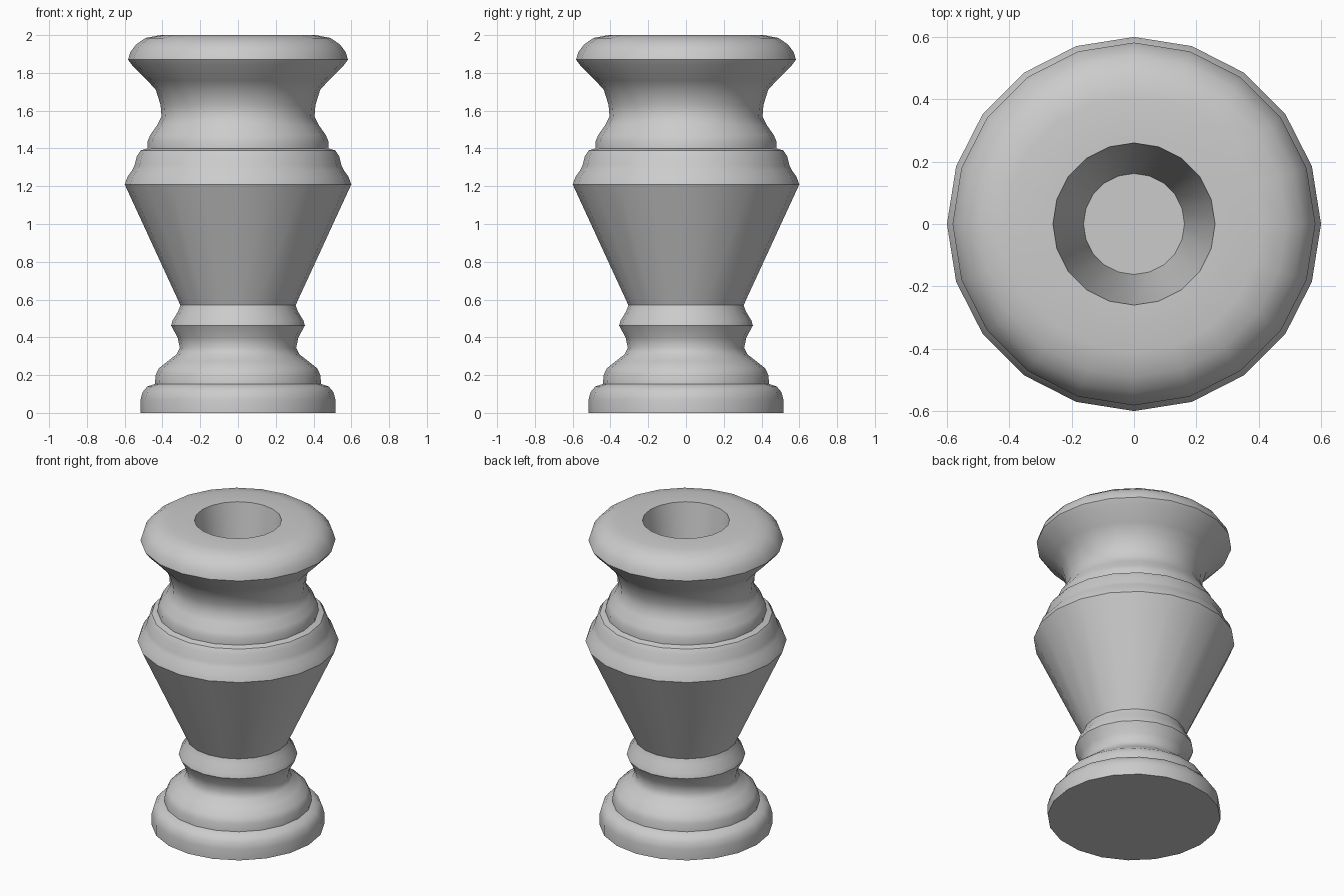
import bpy, bmesh, math

if "Cube" in bpy.data.objects:
    bpy.data.objects.remove(bpy.data.objects["Cube"])

SIDES = 20

# Outer silhouette (radius, height), from foot to rim, then down into the well
profile = [
    # stepped foot
    (0.516, 0.0), (0.516, 0.07), (0.505, 0.11), (0.48, 0.14), (0.44, 0.153),
    (0.436, 0.20), (0.42, 0.235), (0.37, 0.275), (0.325, 0.31),
    # lower neck and ring
    (0.308, 0.345), (0.32, 0.40), (0.354, 0.462), (0.346, 0.49),
    (0.318, 0.535), (0.305, 0.57),
    # tapered body and shoulder
    (0.60, 1.21), (0.585, 1.25), (0.56, 1.285), (0.548, 1.31),
    (0.535, 1.36), (0.515, 1.39), (0.48, 1.40),
    # collar band and upper neck
    (0.478, 1.44), (0.465, 1.47), (0.43, 1.52), (0.405, 1.57),
    (0.41, 1.63), (0.435, 1.71), (0.48, 1.76), (0.56, 1.84),
    # rounded lip
    (0.582, 1.87), (0.57, 1.91), (0.54, 1.95), (0.49, 1.985), (0.41, 2.0),
    # inner well
    (0.26, 2.0), (0.162, 1.4),
]

bm = bmesh.new()
rings = []
for r, z in profile:
    rings.append([bm.verts.new((r * math.cos(2 * math.pi * i / SIDES),
                                r * math.sin(2 * math.pi * i / SIDES), z))
                  for i in range(SIDES)])
for a, b in zip(rings, rings[1:]):
    for i in range(SIDES):
        j = (i + 1) % SIDES
        bm.faces.new((a[i], a[j], b[j], b[i]))

# underside and well floor
bm.faces.new(rings[0][::-1])
bm.faces.new(rings[-1])
bmesh.ops.recalc_face_normals(bm, faces=bm.faces)

mesh = bpy.data.meshes.new("turned_vase")
bm.to_mesh(mesh)
bm.free()
vase = bpy.data.objects.new("turned_vase", mesh)
bpy.context.collection.objects.link(vase)
bpy.context.view_layer.objects.active = vase
vase.select_set(True)
bpy.ops.object.shade_smooth_by_angle(angle=math.radians(40))
